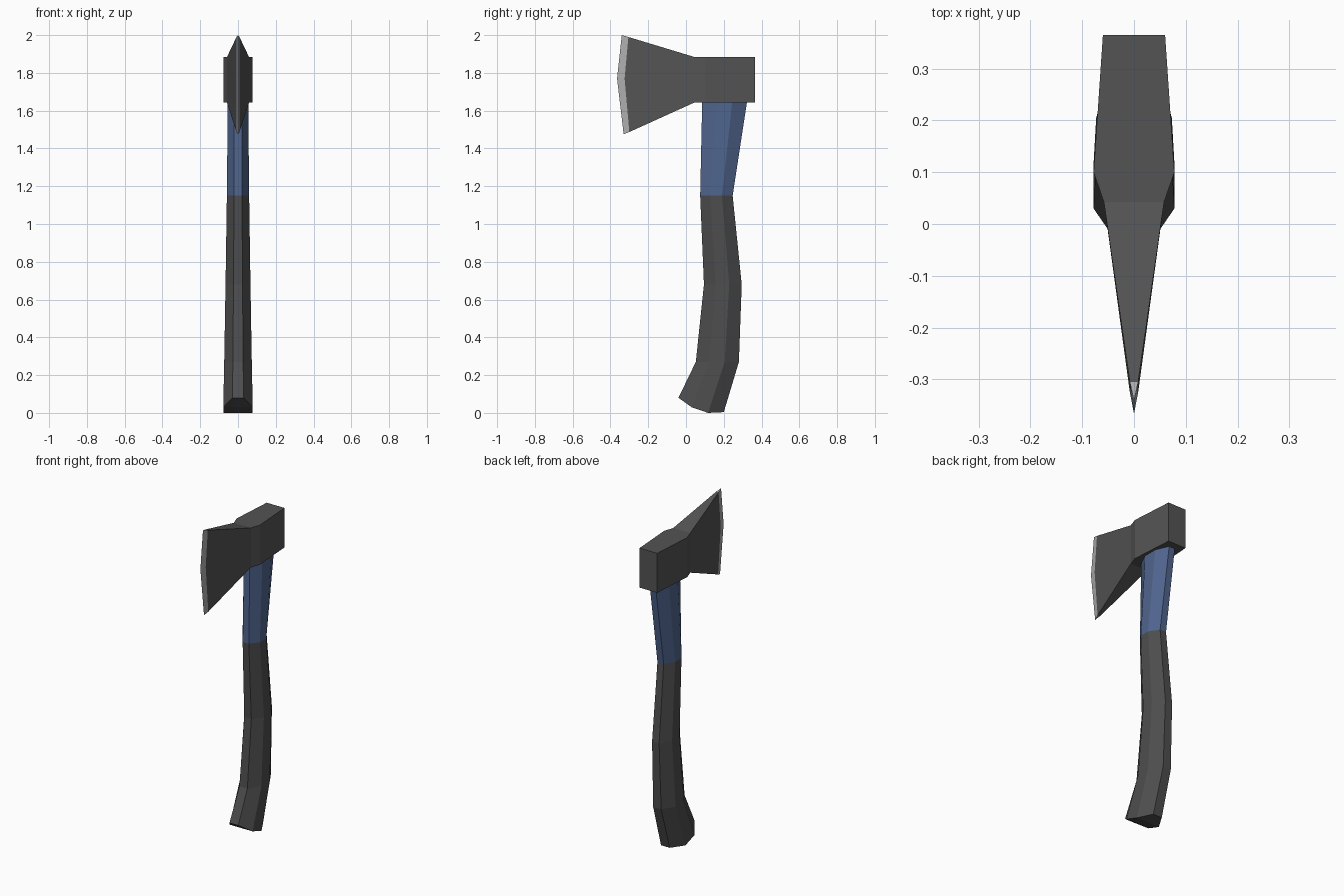
import bpy

if "Cube" in bpy.data.objects:
    bpy.data.objects.remove(bpy.data.objects["Cube"])


def material(name, r, g, b):
    m = bpy.data.materials.new(name)
    m.diffuse_color = (r, g, b, 1)
    m.use_nodes = True
    m.node_tree.nodes["Principled BSDF"].inputs["Base Color"].default_value = m.diffuse_color
    return m


def loft(name, rings, mats, pick):
    """Join equal closed rings with quads; caps are strips of mirrored pairs."""
    n = len(rings[0])
    verts = [v for ring in rings for v in ring]
    faces, ids = [], []
    for k in range(len(rings) - 1):
        for i in range(n):
            j = (i + 1) % n
            faces.append((k * n + i, k * n + j, (k + 1) * n + j, (k + 1) * n + i))
            ids.append(pick(k))
    for base, k in ((0, 0), ((len(rings) - 1) * n, len(rings) - 2)):
        for i in range(n // 2 - 1):
            f = (base + i, base + i + 1, base + n - 2 - i, base + n - 1 - i)
            faces.append(f[::-1] if base == 0 else f)
            ids.append(pick(k))
    me = bpy.data.meshes.new(name)
    me.from_pydata(verts, [], faces)
    for m in mats:
        me.materials.append(m)
    for p, i in zip(me.polygons, ids):
        p.material_index = i
    ob = bpy.data.objects.new(name, me)
    bpy.context.collection.objects.link(ob)
    # consistent outward normals
    import bmesh
    bm = bmesh.new()
    bm.from_mesh(me)
    bmesh.ops.remove_doubles(bm, verts=bm.verts, dist=0.0001)
    bmesh.ops.recalc_face_normals(bm, faces=bm.faces)
    bm.to_mesh(me)
    bm.free()
    return ob


grip = material("dark grip", 0.075, 0.075, 0.075)
blue = material("blue shaft", 0.08, 0.13, 0.27)
steel = material("dark steel", 0.088, 0.088, 0.088)
edge = material("bright edge", 0.42, 0.42, 0.42)


# handle: octagonal sections, four (y, z) points mirrored across x
def section(pts, wide, narrow):
    w = (narrow, wide, wide, narrow)
    right = [(w[i], y, z) for i, (y, z) in enumerate(pts)]
    return right + [(-x, y, z) for x, y, z in reversed(right)]


def level(y0, y1, z):
    return [(y0 + (y1 - y0) * t, z) for t in (0, 0.31, 0.67, 1)]


handle_rings = [
    section([(-0.04, 0.08), (0.03, 0.03), (0.117, 0.0), (0.2, 0.004)], 0.078, 0.03),
    section(level(0.052, 0.28, 0.27), 0.073, 0.027),
    section(level(0.095, 0.295, 0.68), 0.066, 0.024),
    section(level(0.075, 0.247, 1.15), 0.059, 0.021),
    section(level(0.086, 0.325, 1.66), 0.054, 0.02),
]
loft("handle", handle_rings, [grip, blue], lambda k: 1 if k == 3 else 0)


# head: three (y, z) points from bottom to top, mirrored across x
def slab(pts, w):
    return [(w, y, z) for y, z in pts] + [(-w, y, z) for y, z in reversed(pts)]


def upright(y):
    return [(y, 1.642), (y, 1.77), (y, 1.885)]


head_rings = [
    slab(upright(0.365), 0.06),
    slab(upright(0.1), 0.078),
    slab(upright(0.042), 0.058),
    slab([(-0.30, 1.487), (-0.325, 1.77), (-0.305, 1.99)], 0.008),
    slab([(-0.33, 1.475), (-0.365, 1.77), (-0.34, 2.0)], 0.0002),
]
loft("axe_head", head_rings, [steel, edge], lambda k: 1 if k == 3 else 0)
